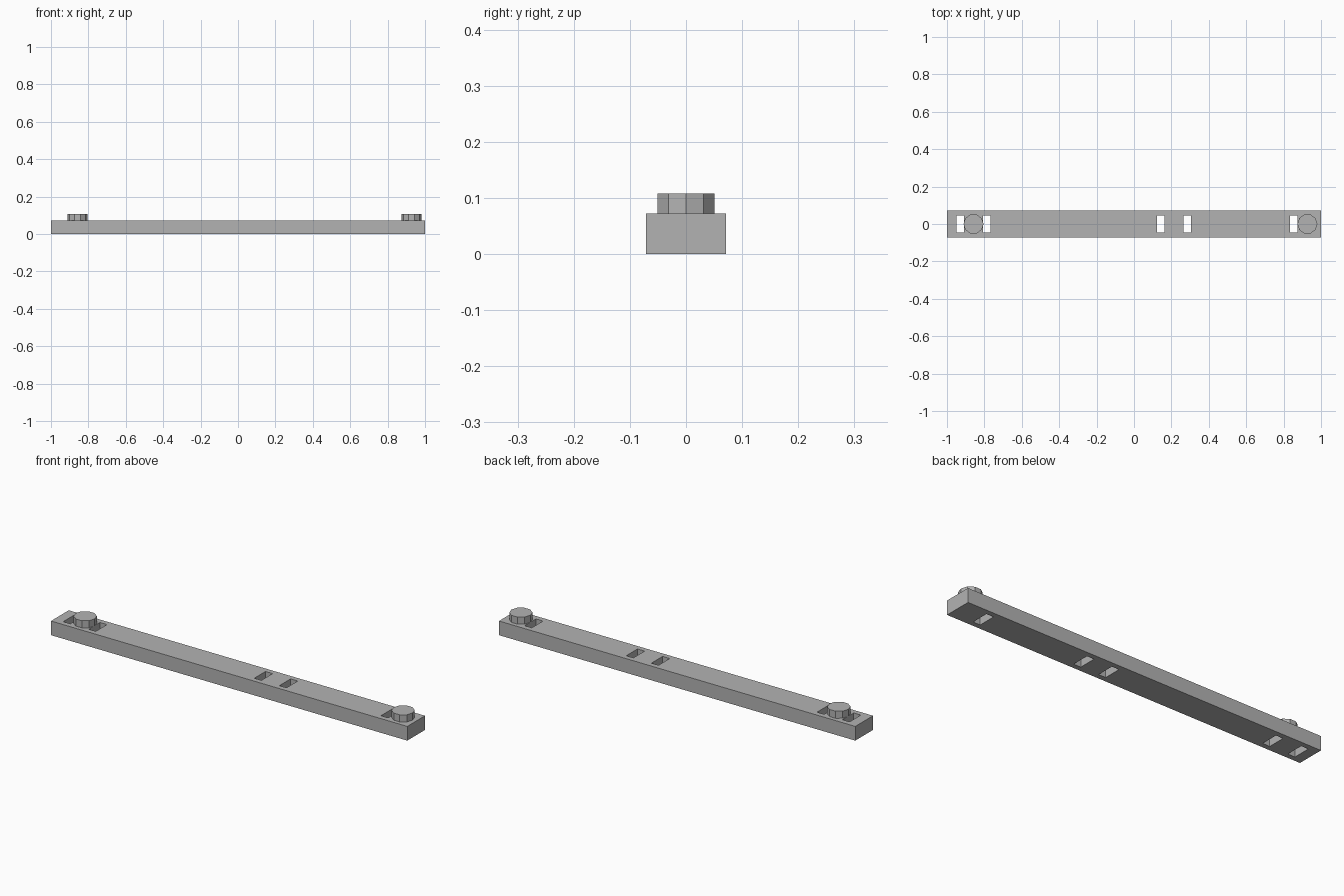
import bpy

cube = bpy.data.objects.get("Cube")
if cube:
    bpy.data.objects.remove(cube, do_unlink=True)

grey = bpy.data.materials.new("plain_grey")
grey.use_nodes = True
colour = (0.45, 0.45, 0.45, 1)
grey.diffuse_color = colour
grey.node_tree.nodes["Principled BSDF"].inputs["Base Color"].default_value = colour

BAR_DEPTH, BAR_HEIGHT = 0.142, 0.072
SLOT_WIDTH, SLOT_DEPTH = 0.04, 0.09
STUD_RADIUS, STUD_TOP = 0.0535, 0.108


def box(name, size, location):
    bpy.ops.mesh.primitive_cube_add(size=1, location=location)
    obj = bpy.context.object
    obj.name = name
    obj.scale = size
    bpy.ops.object.transform_apply(location=False, rotation=False, scale=True)
    obj.data.materials.append(grey)
    return obj


# Long bar
bar = box("bar", (2, BAR_DEPTH, BAR_HEIGHT), (0, 0, BAR_HEIGHT / 2))

# Slots cut right through the bar
for x in (-0.93, -0.787, 0.143, 0.284, 0.854):
    cutter = box("slot_cutter", (SLOT_WIDTH, SLOT_DEPTH, BAR_HEIGHT * 2),
                 (x, 0, BAR_HEIGHT / 2))
    cutter.hide_render = True
    cut = bar.modifiers.new("slot", "BOOLEAN")
    cut.operation = "DIFFERENCE"
    cut.solver = "EXACT"
    cut.object = cutter
    bpy.context.view_layer.objects.active = bar
    bpy.ops.object.modifier_apply(modifier=cut.name)
    bpy.data.objects.remove(cutter, do_unlink=True)

# Ten-sided studs near each end, standing on the bar
for name, x in (("right_stud", -0.858), ("left_stud", 0.927)):
    height = STUD_TOP - BAR_HEIGHT
    bpy.ops.mesh.primitive_cylinder_add(
        vertices=10, radius=STUD_RADIUS, depth=height,
        location=(x, 0, BAR_HEIGHT + height / 2), rotation=(0, 0, 1.5708))
    stud = bpy.context.object
    stud.name = name
    stud.data.materials.append(grey)
